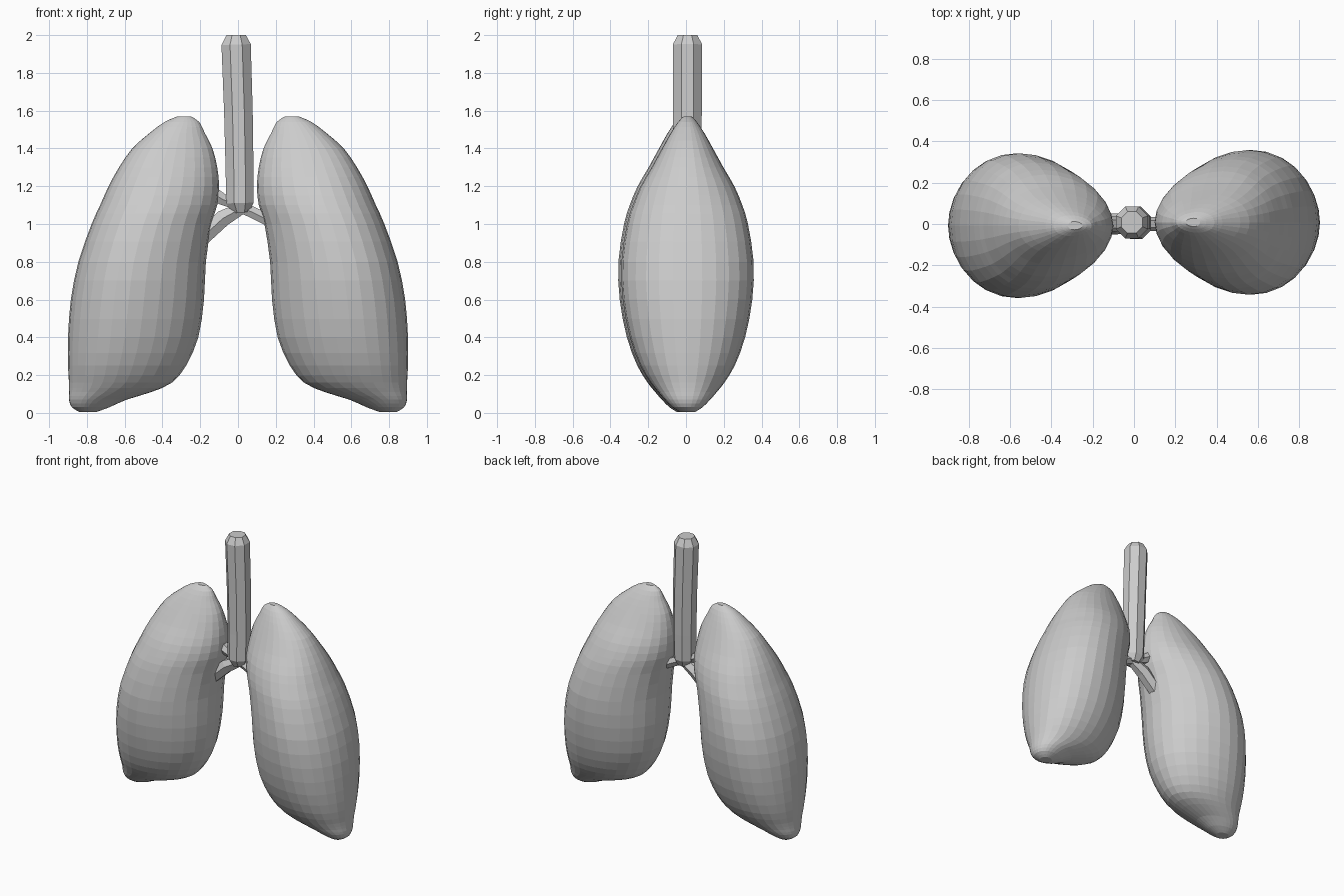
import bpy, bmesh, math
from mathutils import Vector

cube = bpy.data.objects.get("Cube")
if cube:
    bpy.data.objects.remove(cube, do_unlink=True)

grey = bpy.data.materials.new("soft grey")
grey.use_nodes = True
colour = (0.6, 0.6, 0.6, 1)
grey.diffuse_color = colour
grey.node_tree.nodes["Principled BSDF"].inputs["Base Color"].default_value = colour


def loft(name, rings):
    """Skin a list of equal closed rings and cap both ends."""
    bm = bmesh.new()
    rows = [[bm.verts.new(p) for p in ring] for ring in rings]
    n = len(rows[0])
    for a, b in zip(rows, rows[1:]):
        for i in range(n):
            j = (i + 1) % n
            bm.faces.new((a[i], a[j], b[j], b[i]))
    bm.faces.new(rows[0])
    bm.faces.new(rows[-1])
    bmesh.ops.recalc_face_normals(bm, faces=bm.faces)
    mesh = bpy.data.meshes.new(name)
    bm.to_mesh(mesh)
    bm.free()
    mesh.materials.append(grey)
    obj = bpy.data.objects.new(name, mesh)
    bpy.context.collection.objects.link(obj)
    return obj


def tube(name, stations, sides=8):
    """Faceted tube through (x, y, z, radius) stations."""
    pts = [Vector(s[:3]) for s in stations]
    rings = []
    for k, p in enumerate(pts):
        d = pts[min(k + 1, len(pts) - 1)] - pts[max(k - 1, 0)]
        u = d.cross(Vector((0, 1, 0))).normalized()
        v = d.cross(u).normalized()
        r = stations[k][3]
        angles = [math.tau * (i + 0.5) / sides for i in range(sides)]
        rings.append([p + r * (u * math.cos(a) + v * math.sin(a)) for a in angles])
    return loft(name, rings)


def refine(rows):
    """Insert a smooth midpoint between neighbouring rows."""
    out = []
    for k in range(len(rows) - 1):
        p = rows[max(k - 1, 0)]
        a, b = rows[k], rows[k + 1]
        q = rows[min(k + 2, len(rows) - 1)]
        out.append(a)
        out.append(tuple((9 * (s + t) - o - e) / 16
                         for o, s, t, e in zip(p, a, b, q)))
    return out + [rows[-1]]


# Lung cross-sections: height, inner x, outer x, half depth
SECTIONS = [
    (0.005, .75, .84, .04), (0.03, .68, .88, .08), (0.07, .59, .895, .12),
    (0.11, .46, .895, .155), (0.16, .35, .895, .195), (0.25, .275, .9, .25),
    (0.4, .21, .9, .305), (0.6, .18, .885, .343), (0.8, .17, .845, .35),
    (1.0, .14, .775, .32), (1.1, .11, .73, .29), (1.2, .1, .685, .248),
    (1.3, .11, .63, .19), (1.4, .135, .56, .135), (1.48, .175, .47, .09),
    (1.54, .205, .39, .05), (1.57, .25, .32, .02),
]


def lung(name, side, segments=28):
    rings = []
    for z, inner, outer, depth in refine(SECTIONS):
        cx, rx = (inner + outer) / 2, (outer - inner) / 2
        ring = []
        for i in range(segments):
            t = math.tau * i / segments
            # fuller toward the outer side, tapering toward the middle
            x = cx + rx * (math.cos(t) + 0.13 * math.sin(t) ** 2)
            ring.append((side * x, side * 0.008 + depth * math.sin(t), z))
        rings.append(ring)
    return loft(name, rings)


lung("left_lung", 1)
lung("right_lung", -1)

# Windpipe with a narrowed, bevelled top
tube("windpipe", [
    (.015, 0, 1.06, .05), (.01, 0, 1.11, .078), (.008, .005, 1.3, .08),
    (.002, .008, 1.6, .082), (-.01, .008, 1.95, .084), (-.01, .008, 2.0, .056)])

# Airway branches into each lung
tube("left_bronchus", [(-.01, 0, 1.1, .035), (.07, 0, 1.065, .035), (.2, 0, 1.0, .035)], 6)
tube("right_bronchus", [(.03, 0, 1.09, .035), (-.08, 0, 1.03, .05), (-.2, 0, .92, .05)], 6)
tube("right_upper_bronchus", [(0, 0, 1.1, .03), (-.08, 0, 1.13, .035), (-.2, 0, 1.2, .05)], 6)
